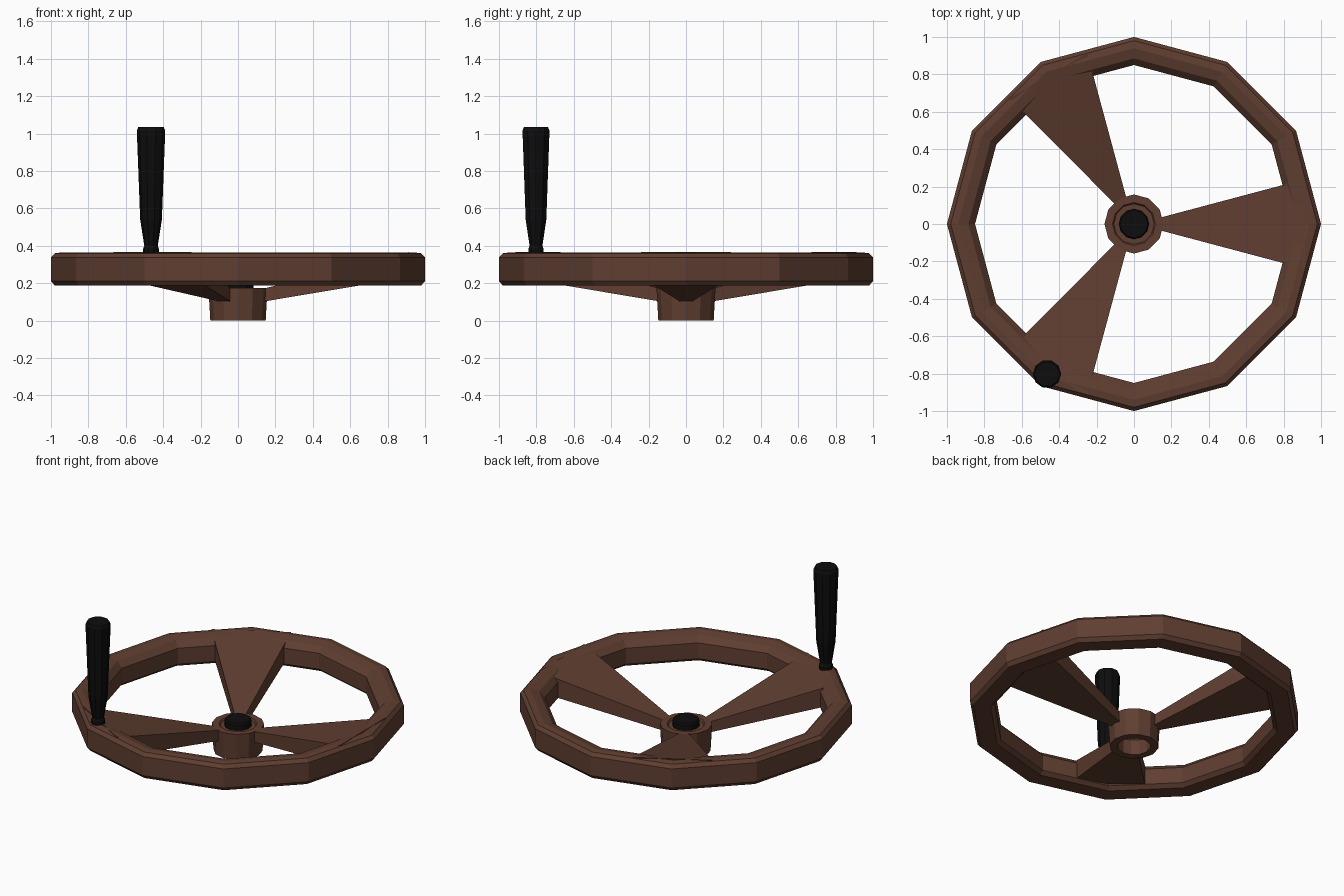
import bpy, bmesh
from math import sin, cos, pi, radians

cube = bpy.data.objects.get("Cube")
if cube:
    bpy.data.objects.remove(cube, do_unlink=True)


def material(name, rgb):
    m = bpy.data.materials.new(name)
    m.use_nodes = True
    m.diffuse_color = (*rgb, 1)
    bsdf = m.node_tree.nodes["Principled BSDF"]
    bsdf.inputs["Base Color"].default_value = (*rgb, 1)
    bsdf.inputs["Roughness"].default_value = 0.8
    return m


brown = material("rust brown", (0.115, 0.048, 0.030))
black = material("black", (0.004, 0.004, 0.004))


def finish(bm, name, mat):
    bmesh.ops.recalc_face_normals(bm, faces=bm.faces)
    mesh = bpy.data.meshes.new(name)
    bm.to_mesh(mesh)
    bm.free()
    mesh.materials.append(mat)
    ob = bpy.data.objects.new(name, mesh)
    bpy.context.scene.collection.objects.link(ob)
    return ob


def lathe(name, profile, mat, sides=12, closed=True, at=(0, 0)):
    """Spin (radius, z) points about a vertical axis; open profiles get end caps."""
    bm = bmesh.new()
    rings = []
    for r, z in profile:
        rings.append([bm.verts.new((at[0] + r * cos(2 * pi * i / sides),
                                    at[1] + r * sin(2 * pi * i / sides), z))
                      for i in range(sides)])
    pairs = list(zip(rings, rings[1:]))
    if closed:
        pairs.append((rings[-1], rings[0]))
    else:
        bm.faces.new(rings[0])
        bm.faces.new(rings[-1])
    for a, b in pairs:
        for i in range(sides):
            j = (i + 1) % sides
            bm.faces.new((a[i], a[j], b[j], b[i]))
    return finish(bm, name, mat)


# Twelve-sided bevelled rim
lathe("rim", [(0.98, 0.188), (1.0, 0.212), (1.0, 0.338), (0.98, 0.36),
              (0.94, 0.365), (0.885, 0.352), (0.85, 0.315), (0.85, 0.21),
              (0.875, 0.188)], brown)

# Hub with a bore and a shallow recess in its top
lathe("hub", [(0.148, 0), (0.158, 0.175), (0.115, 0.175), (0.108, 0.165),
              (0.08, 0.165), (0.08, 0.12), (0.1, 0.1), (0.1, 0)], brown)

# Axle plug standing proud of the hub
lathe("axle_plug", [(0.082, 0.12), (0.082, 0.2), (0.074, 0.21)], black, closed=False)


# Flaring wedge spokes: inner end low and narrow, outer end high and wide
def spoke(name, angle):
    bm = bmesh.new()
    ends = []
    for r, half, low, high in ((0.125, 0.03, 0.1, 0.168), (0.915, 0.24, 0.232, 0.366)):
        ends.append([bm.verts.new((r, y, z)) for y, z in
                     ((-half, low), (half, low), (half, high), (-half, high))])
    a, b = ends
    bm.faces.new(a)
    bm.faces.new(b)
    for i in range(4):
        j = (i + 1) % 4
        bm.faces.new((a[i], a[j], b[j], b[i]))
    finish(bm, name, brown).rotation_euler.z = radians(angle)


for side, angle in (("left", 0), ("back", 120), ("front", 240)):
    spoke(side + "_spoke", angle)

# Upright crank handle on the rim
lathe("crank_handle", [(0.042, 0.34), (0.042, 0.385), (0.036, 0.4), (0.058, 0.54),
                       (0.076, 1.015), (0.068, 1.035)],
      black, sides=10, closed=False, at=(-0.465, -0.802))
